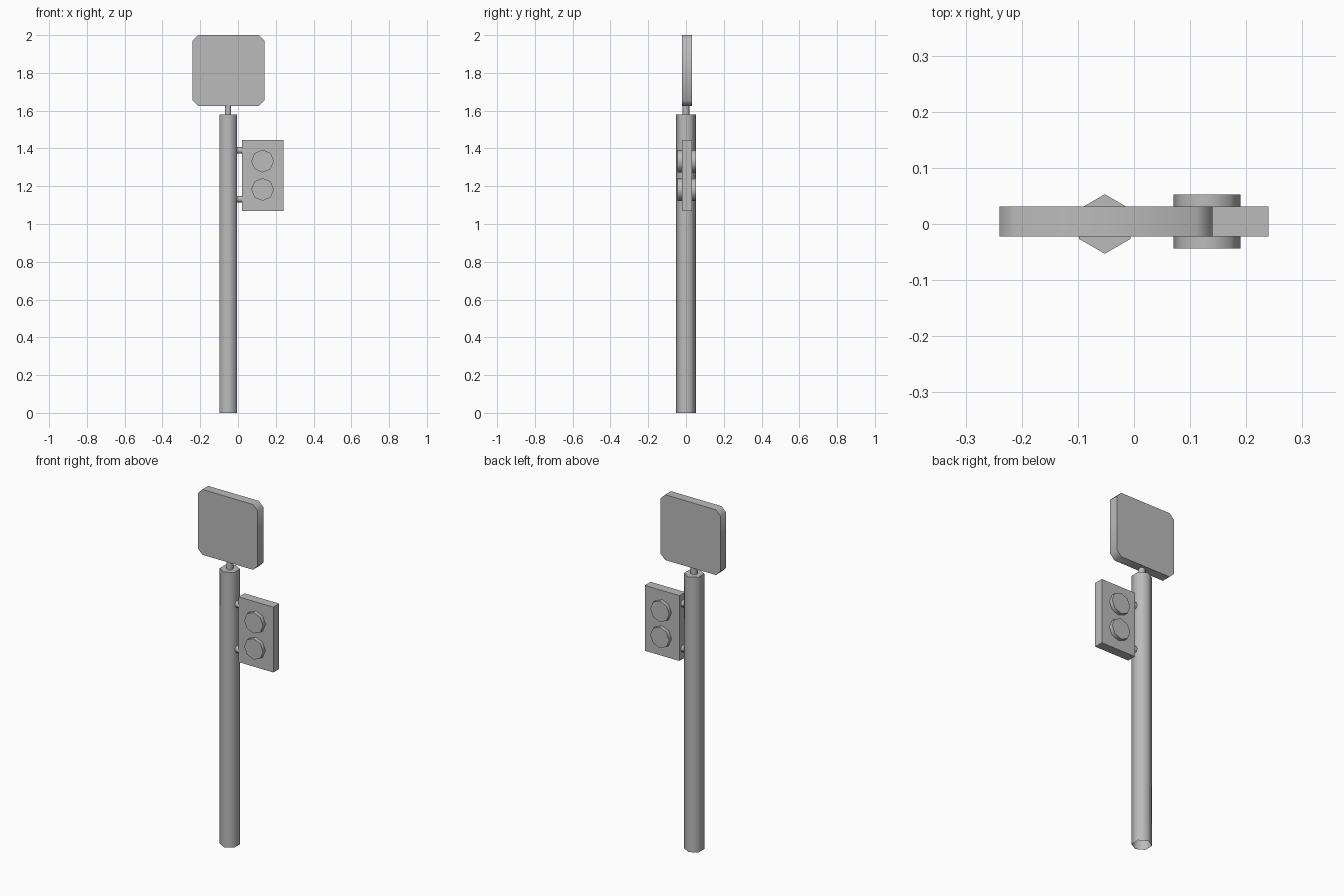
import bpy, bmesh, math
from mathutils import Matrix, Vector

cube = bpy.data.objects.get("Cube")
if cube:
    bpy.data.objects.remove(cube, do_unlink=True)

grey = bpy.data.materials.new("plain_grey")
grey.use_nodes = True
grey.diffuse_color = (0.5, 0.5, 0.5, 1)
grey.node_tree.nodes["Principled BSDF"].inputs["Base Color"].default_value = (0.5, 0.5, 0.5, 1)

POLE_X = -0.052
PANEL_Y = 0.0045
THICK = 0.053


def finish(name, bm, smooth=None):
    """Turn a bmesh into a named grey object."""
    mesh = bpy.data.meshes.new(name)
    bmesh.ops.recalc_face_normals(bm, faces=bm.faces)
    bm.to_mesh(mesh)
    bm.free()
    mesh.materials.append(grey)
    obj = bpy.data.objects.new(name, mesh)
    bpy.context.collection.objects.link(obj)
    if smooth:
        bpy.ops.object.select_all(action='DESELECT')
        obj.select_set(True)
        bpy.context.view_layer.objects.active = obj
        bpy.ops.object.shade_smooth_by_angle(angle=math.radians(smooth))
    return obj


def prism(name, sides, radius, start, end, turn=0, open_start=False):
    """Regular prism running from start to end."""
    start, end = Vector(start), Vector(end)
    axis = end - start
    bm = bmesh.new()
    bmesh.ops.create_cone(bm, cap_ends=True, segments=sides, radius1=radius,
                          radius2=radius, depth=axis.length,
                          matrix=Matrix.Rotation(turn, 4, 'Z'))
    if open_start:
        bottom = [f for f in bm.faces if f.calc_center_median().z < -axis.length * 0.49]
        bmesh.ops.delete(bm, geom=bottom, context='FACES_ONLY')
    spin = Vector((0, 0, 1)).rotation_difference(axis).to_matrix().to_4x4()
    bm.transform(Matrix.Translation((start + end) / 2) @ spin)
    return finish(name, bm, 65)


def plate(name, x0, x1, z0, z1, chamfer=0):
    """Upright slab, with its corners cut if a chamfer is given."""
    bm = bmesh.new()
    bmesh.ops.create_cube(bm, size=1)
    bm.transform(Matrix.Translation(((x0 + x1) / 2, PANEL_Y, (z0 + z1) / 2))
                 @ Matrix.Diagonal((x1 - x0, THICK, z1 - z0, 1)))
    if chamfer:
        corners = [e for e in bm.edges
                   if abs(e.verts[0].co.y - e.verts[1].co.y) > THICK / 2]
        bmesh.ops.bevel(bm, geom=corners, offset=chamfer, segments=1, affect='EDGES')
    return finish(name, bm, 50 if chamfer else None)


# Post and the thin neck on top of it
prism("post", 6, 0.053, (POLE_X, 0, 0), (POLE_X, 0, 1.58), open_start=True)
prism("sign_neck", 6, 0.018, (POLE_X, 0, 1.57), (POLE_X, 0, 1.64))

# Square sign with cut corners
plate("sign_board", -0.24, 0.14, 1.625, 2.0, chamfer=0.029)

# Side panel with round lamps that stick out on both faces
plate("signal_panel", 0.02, 0.24, 1.07, 1.445)
for level, z in (("upper", 1.333), ("lower", 1.183)):
    for side, y in (("front", -0.044), ("back", 0.053)):
        prism(f"{level}_{side}_lamp", 8, 0.06, (0.13, PANEL_Y, z), (0.13, y, z))

# Brackets joining the panel to the post
for level, z in (("upper", 1.39), ("lower", 1.132)):
    prism(f"{level}_bracket", 6, 0.02, (-0.03, 0, z), (0.03, 0, z))
